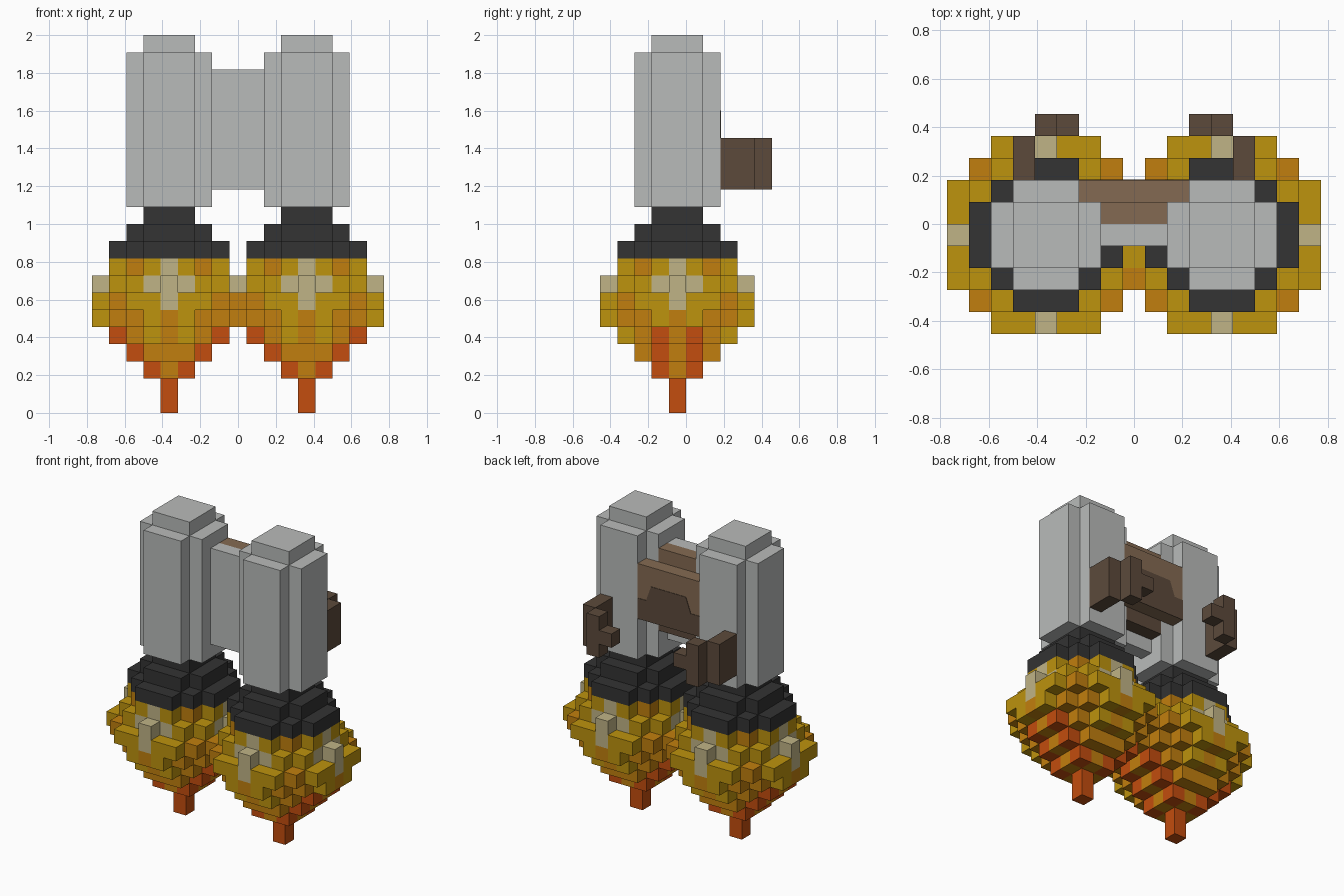
import bpy, bmesh
from mathutils import Matrix

if "Cube" in bpy.data.objects:
    bpy.data.objects.remove(bpy.data.objects["Cube"])

V = 2 / 22        # edge of one block
YC = -V / 2       # y of the tank axes


def lin(c):
    c /= 255
    return c / 12.92 if c <= 0.04045 else ((c + 0.055) / 1.055) ** 2.4


def material(name, r, g, b):
    m = bpy.data.materials.new(name)
    m.use_nodes = True
    col = (lin(r), lin(g), lin(b), 1)
    m.diffuse_color = col
    bsdf = next(n for n in m.node_tree.nodes if n.type == 'BSDF_PRINCIPLED')
    bsdf.inputs["Base Color"].default_value = col
    return m


GRAY = material("light gray", 185, 187, 186)
DARK = material("charcoal", 51, 51, 51)
YELLOW = material("yellow", 189, 147, 13)
AMBER = material("amber", 193, 127, 14)
RED = material("red orange", 195, 77, 14)
BEIGE = material("beige", 192, 180, 134)
BROWN = material("dark brown", 92, 74, 59)
TAN = material("tan", 132, 106, 82)


def add(name, bm, mats):
    bmesh.ops.recalc_face_normals(bm, faces=bm.faces)
    me = bpy.data.meshes.new(name)
    bm.to_mesh(me)
    bm.free()
    for m in mats:
        me.materials.append(m)
    ob = bpy.data.objects.new(name, me)
    bpy.context.collection.objects.link(ob)
    return ob


def extrude(bm, pts, offset):
    """Extrude a closed outline along an offset vector."""
    f = bm.faces.new([bm.verts.new(p) for p in pts])
    out = bmesh.ops.extrude_face_region(bm, geom=[f])
    top = [e for e in out["geom"] if isinstance(e, bmesh.types.BMVert)]
    bmesh.ops.translate(bm, verts=top, vec=offset)
    # extruding keeps the first face as the base cap
    if not f.is_valid:
        bmesh.ops.holes_fill(bm, edges=bm.edges)


def stepped(r, s):
    """Outline of the block disc |a|+|b| <= s, |a|,|b| <= r."""
    w = [min(r, s - b) + 0.5 for b in range(r + 1)]
    quad = []
    for b in range(r):
        if w[b + 1] < w[b]:
            quad += [(w[b], b + 0.5), (w[b + 1], b + 0.5)]
    quad.append((w[r], r + 0.5))
    pts = []
    for _ in range(4):
        pts += quad
        quad = [(-y, x) for x, y in quad]
    return pts


def tower(name, side, layers, mat):
    """Stack of stepped prisms around one tank axis."""
    bm = bmesh.new()
    for r, s, z0, z1 in layers:
        pts = [((side * 4 + x) * V, YC + y * V, z0 * V) for x, y in stepped(r, s)]
        extrude(bm, pts, (0, 0, (z1 - z0) * V))
    return add(name, bm, [mat])


def boxes(name, items, mat):
    """Boxes given as inclusive block ranges in x and y, and z limits."""
    bm = bmesh.new()
    for i0, i1, j0, j1, z0, z1 in items:
        size = ((i1 - i0 + 1) * V, (j1 - j0 + 1) * V, (z1 - z0) * V)
        mid = ((i0 + i1) / 2 * V, YC + (j0 + j1) / 2 * V, (z0 + z1) / 2 * V)
        bmesh.ops.create_cube(bm, size=1, matrix=Matrix.Translation(mid) @ Matrix.Diagonal((*size, 1)))
    return add(name, bm, [mat])


# --- flames: coloured blocks in layers (layer: radius, diagonal limit) ---
FLAME = [YELLOW, AMBER, RED, BEIGE]
LAYERS = {0: (0, 0), 1: (0, 0), 2: (1, 2), 3: (2, 3), 4: (3, 4),
          5: (4, 5), 6: (4, 6), 7: (3, 5), 8: (3, 4)}


def flame_colour(a, b, k):
    hi, lo = max(a, b), min(a, b)
    if k < 2:
        return 2
    if k < 5:
        if b == 1 and a == k - 1:
            return 2
        return 0 if (a, b) == (1, 3) else 1
    if k == 5:
        return 0 if hi == 4 and lo == 1 else 1
    if k == 6:
        if hi == 4:
            return 3 if lo == 0 else 0
        return 1
    if k == 7:
        return 3 if (hi, lo) in ((4, 0), (3, 1)) else 0
    if (hi, lo) == (3, 0):
        return 3
    return 1 if (hi, lo) == (2, 2) else 0


cells = {}
for side in (-1, 1):
    for k, (r, s) in LAYERS.items():
        for a in range(-4, 5):
            for b in range(-4, 5):
                spur = k == 7 and abs(a) + abs(b) == 4 and a * b == 0
                if spur or (max(abs(a), abs(b)) <= r and abs(a) + abs(b) <= s):
                    i = side * 4 + a
                    c = flame_colour(abs(a), abs(b), k)
                    if i == 0 and (k == 5 or (k == 6 and abs(b) == 2)):
                        c = 1
                    cells[i, b, k] = c


def flame(name, keep):
    bm = bmesh.new()
    verts = {}

    def vert(p):
        if p not in verts:
            verts[p] = bm.verts.new(((p[0] - 0.5) * V, YC + (p[1] - 0.5) * V, p[2] * V))
        return verts[p]

    for cell, colour in cells.items():
        if not keep(cell[0]):
            continue
        for axis in range(3):
            u, w = (axis + 1) % 3, (axis + 2) % 3
            for d in (0, 1):
                n = list(cell)
                n[axis] += 2 * d - 1
                if tuple(n) in cells:
                    continue
                ring = []
                for du, dw in ((0, 0), (1, 0), (1, 1), (0, 1)):
                    p = list(cell)
                    p[axis] += d
                    p[u] += du
                    p[w] += dw
                    ring.append(vert(tuple(p)))
                f = bm.faces.new(ring if d else ring[::-1])
                f.material_index = colour
    me = bpy.data.meshes.new(name)
    bm.to_mesh(me)
    bm.free()
    for m in FLAME:
        me.materials.append(m)
    bpy.context.collection.objects.link(bpy.data.objects.new(name, me))


flame("left_flame", lambda i: i >= 0)
flame("right_flame", lambda i: i < 0)

# --- tanks, nozzles and arm hooks on both sides ---
for side, label in ((1, "left"), (-1, "right")):
    tower(label + "_nozzle", side, [(3, 4, 9, 10), (2, 3, 10, 11), (1, 2, 11, 12)], DARK)
    tower(label + "_tank", side, [(2, 3, 12, 21), (1, 2, 21, 22)], GRAY)
    hook = [(5, 5, 3, 4, 13, 16), (4, 4, 5, 5, 13, 16), (3, 3, 5, 5, 14, 15)]
    if side < 0:
        hook = [(-i1, -i0, *rest) for i0, i1, *rest in hook]
    boxes(label + "_arm_hook", hook, BROWN)

# --- bridge between the tanks and padded back panel ---
boxes("bridge", [(-1, 1, 0, 0, 13, 20)], GRAY)
boxes("back_pad", [(-1, 1, 1, 1, 15, 20), (-2, 2, 2, 2, 15, 19)], TAN)
boxes("back_pad_base", [(-1, 1, 1, 1, 14, 15)], BROWN)

# dark patch on the lower back panel
half = [(2.5, 15), (2.5, 16.5), (1.8, 16.5), (1.4, 17.6)]
outline = half + [(-x, z) for x, z in reversed(half)]
bm = bmesh.new()
extrude(bm, [(x * V, YC + 2.5 * V - 0.002, z * V) for x, z in outline], (0, 0.005, 0))
add("back_pad_patch", bm, [BROWN])
